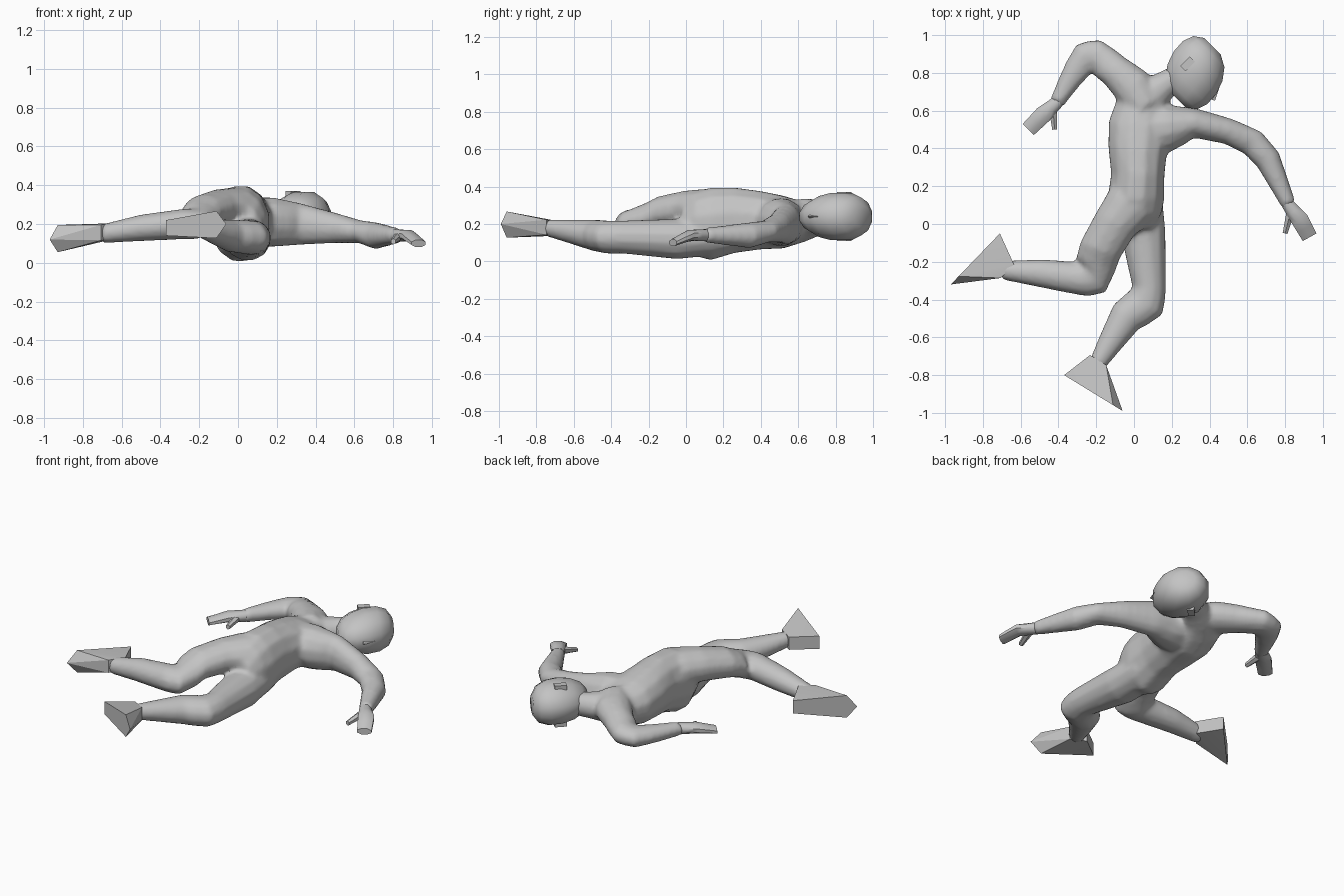
import bpy, bmesh, math
from mathutils import Vector

if "Cube" in bpy.data.objects:
    bpy.data.objects.remove(bpy.data.objects["Cube"])

grey = bpy.data.materials.new("plain_grey")
grey.use_nodes = True
grey.diffuse_color = (.55, .55, .55, 1)
grey.node_tree.nodes["Principled BSDF"].inputs["Base Color"].default_value = grey.diffuse_color


def finish(name, bm, sharp_angle):
    """Turn a bmesh into a grey object, smooth except along sharp edges."""
    bmesh.ops.recalc_face_normals(bm, faces=bm.faces)
    mesh = bpy.data.meshes.new(name)
    bm.to_mesh(mesh)
    bm.free()
    mesh.materials.append(grey)
    obj = bpy.data.objects.new(name, mesh)
    bpy.context.collection.objects.link(obj)
    bpy.ops.object.select_all(action='DESELECT')
    obj.select_set(True)
    bpy.context.view_layer.objects.active = obj
    bpy.ops.object.shade_smooth_by_angle(angle=math.radians(sharp_angle))
    return obj


def ring(x, y, z, wide, tall=None):
    """Elliptical cross-section: its centre, half width and half height."""
    return Vector((x, y, z)), wide, tall or wide


def between(a, b):
    """Cross-section halfway between two others."""
    return tuple((p + q) / 2 for p, q in zip(a, b))


def loft(name, rings, sides=12, heading=None):
    """Skin a closed body over cross-sections that stand across the path."""
    bm = bmesh.new()
    loops = []
    last = len(rings) - 1
    for i, (centre, wide, tall) in enumerate(rings):
        before = (centre - rings[max(i - 1, 0)][0]).normalized()
        after = (rings[min(i + 1, last)][0] - centre).normalized()
        along = heading or before + after
        side = Vector((along.y, -along.x, 0)).normalized()
        loop = []
        for k in range(sides):
            turn = math.tau * (k + .5) / sides
            offset = side * wide * math.cos(turn)
            offset.z = tall * math.sin(turn)
            loop.append(bm.verts.new(centre + offset))
        loops.append(loop)
    for near, far in zip(loops, loops[1:]):
        for k in range(sides):
            n = (k + 1) % sides
            bm.faces.new((near[k], near[n], far[n], far[k]))
    bm.faces.new(loops[0])
    bm.faces.new(loops[-1])
    return finish(name, bm, 55)


def limb(name, rings, sides=12):
    """Loft with one extra ring inside every segment."""
    filled = [rings[0]]
    for a, b in zip(rings, rings[1:]):
        filled += [between(a, b), b]
    return loft(name, filled, sides)


def hull(name, points):
    """Faceted solid around a few corner points."""
    bm = bmesh.new()
    for p in points:
        bm.verts.new(p)
    result = bmesh.ops.convex_hull(bm, input=bm.verts)
    inner = {v for v in result["geom_interior"] + result["geom_unused"]
             if isinstance(v, bmesh.types.BMVert)}
    bmesh.ops.delete(bm, geom=list(inner), context='VERTS')
    finish(name, bm, 30)


def foot(name, heel, toe, ankle):
    """Wedge that widens from the ankle to a flat sole."""
    heel, toe, ankle = Vector(heel), Vector(toe), Vector(ankle)
    forward = (toe - heel).normalized()
    points = [toe]
    for s in (-1, 1):
        lift = Vector((0, 0, s))
        points += [heel + lift * .04, toe - forward * .06 + lift * .07]
        points += [ankle + lift * .04 + forward * f for f in (-.05, .05)]
    hull(name, points)


# Torso: crotch, hips, waist, chest, shoulders, neck
torso = loft("body", [
    ring(x=.03, y=-.03, z=.19, wide=.08, tall=.1),
    ring(x=.02, y=.04, z=.2, wide=.13, tall=.17),
    ring(x=.01, y=.13, z=.2, wide=.155, tall=.2),
    ring(x=.02, y=.26, z=.22, wide=.145, tall=.18),
    ring(x=.02, y=.4, z=.22, wide=.16),
    ring(x=.03, y=.52, z=.21, wide=.17, tall=.145),
    ring(x=.05, y=.62, z=.21, wide=.15, tall=.11),
    ring(x=.1, y=.69, z=.22, wide=.1, tall=.09),
    ring(x=.17, y=.74, z=.23, wide=.075),
    ring(x=.24, y=.78, z=.24, wide=.07)])

# Arms: shoulder, upper arm, elbow, forearm, wrist
left_arm = limb("left_arm", [
    ring(x=.08, y=.5, z=.21, wide=.13),
    ring(x=.18, y=.51, z=.21, wide=.13),
    ring(x=.32, y=.535, z=.2, wide=.08, tall=.11),
    ring(x=.5, y=.49, z=.18, wide=.07, tall=.08),
    ring(x=.63, y=.43, z=.16, wide=.075, tall=.06),
    ring(x=.71, y=.34, z=.14, wide=.07),
    ring(x=.82, y=.1, z=.14, wide=.04)])
right_arm = limb("right_arm", [
    ring(x=.06, y=.62, z=.24, wide=.1),
    ring(x=-.01, y=.73, z=.24, wide=.11, tall=.09),
    ring(x=-.1, y=.81, z=.23, wide=.09, tall=.08),
    ring(x=-.2, y=.89, z=.21, wide=.09, tall=.065),
    ring(x=-.26, y=.88, z=.2, wide=.085, tall=.06),
    ring(x=-.34, y=.76, z=.2, wide=.06, tall=.05),
    ring(x=-.41, y=.64, z=.2, wide=.04)])

# Legs: hip, thigh, both sides of the knee, calf, ankle
left_leg = limb("left_leg", [
    ring(x=.03, y=.16, z=.13, wide=.12, tall=.1),
    ring(x=.05, y=-.05, z=.12, wide=.12, tall=.11),
    ring(x=.08, y=-.34, z=.13, wide=.09),
    ring(x=.06, y=-.42, z=.13, wide=.11, tall=.09),
    ring(x=-.04, y=-.49, z=.14, wide=.095, tall=.085),
    ring(x=-.2, y=-.75, z=.18, wide=.045)])
right_leg = limb("right_leg", [
    ring(x=.03, y=.2, z=.27, wide=.13, tall=.11),
    ring(x=-.02, y=.1, z=.28, wide=.14, tall=.11),
    ring(x=-.1, y=0, z=.28, wide=.12, tall=.1),
    ring(x=-.18, y=-.14, z=.26, wide=.115, tall=.09),
    ring(x=-.22, y=-.28, z=.2, wide=.11, tall=.08),
    ring(x=-.28, y=-.29, z=.2, wide=.09, tall=.08),
    ring(x=-.5, y=-.26, z=.18, wide=.075, tall=.07),
    ring(x=-.7, y=-.245, z=.15, wide=.05)])

# Fuse torso and limbs into one skin
for part in (torso, left_arm, right_arm, left_leg, right_leg):
    part.select_set(True)
bpy.context.view_layer.objects.active = torso
bpy.ops.object.join()
skin = torso.modifiers.new("skin", 'REMESH')
skin.mode = 'VOXEL'
skin.voxel_size = .015
skin.use_smooth_shade = True
blend = torso.modifiers.new("blend", 'SMOOTH')
blend.iterations = 5

# Head: an egg whose chin is narrow and pushed forward, crown pushed back
crown = Vector((1, 1, 0)).normalized()
face = Vector((1, -1, 0)).normalized()
skull = Vector((.33, .78, .24))


def on_head(up, forward, sideways=0):
    return skull + crown * up + face * forward + Vector((0, 0, sideways))


slices = []
for degrees in range(-75, 80, 25):
    height = math.sin(math.radians(degrees))
    girth = math.cos(math.radians(degrees)) ** .7
    centre = on_head(.01 + .17 * height, -.02 - .035 * height)
    slices.append((centre, .165 * girth, .13 * girth * (1 + .15 * height)))
loft("head", slices, heading=crown)

hull("nose", [on_head(.06, .12), on_head(-.02, .16),
              on_head(-.04, .12, .02), on_head(-.04, .12, -.02)])

# Ears: thin slanted wedges on both sides of the head
for name, side in (("right_ear", 1), ("left_ear", -1)):
    hull(name, [on_head(up, back, side * out)
                for up in (-.02, .05)
                for back, out in ((-.06, .1), (-.06, .13), (-.1, .1), (-.1, .13))])

# Hands and thumbs
limb("left_hand", [
    ring(x=.81, y=.11, z=.14, wide=.035),
    ring(x=.88, y=.02, z=.14, wide=.05, tall=.03),
    ring(x=.93, y=-.07, z=.1, wide=.045, tall=.02)], sides=8)
limb("left_thumb", [
    ring(x=.83, y=.07, z=.14, wide=.025),
    ring(x=.8, y=-.05, z=.11, wide=.015)], sides=6)
limb("right_hand", [
    ring(x=-.4, y=.65, z=.2, wide=.035),
    ring(x=-.48, y=.58, z=.2, wide=.05, tall=.03),
    ring(x=-.56, y=.5, z=.18, wide=.045, tall=.02)], sides=8)
limb("right_thumb", [
    ring(x=-.43, y=.62, z=.2, wide=.025),
    ring(x=-.42, y=.5, z=.18, wide=.015)], sides=6)

# Feet
foot("left_foot", heel=(-.37, -.8, .18), toe=(-.06, -.99, .2), ankle=(-.19, -.72, .18))
foot("right_foot", heel=(-.71, -.05, .15), toe=(-.97, -.32, .12), ankle=(-.67, -.25, .16))
